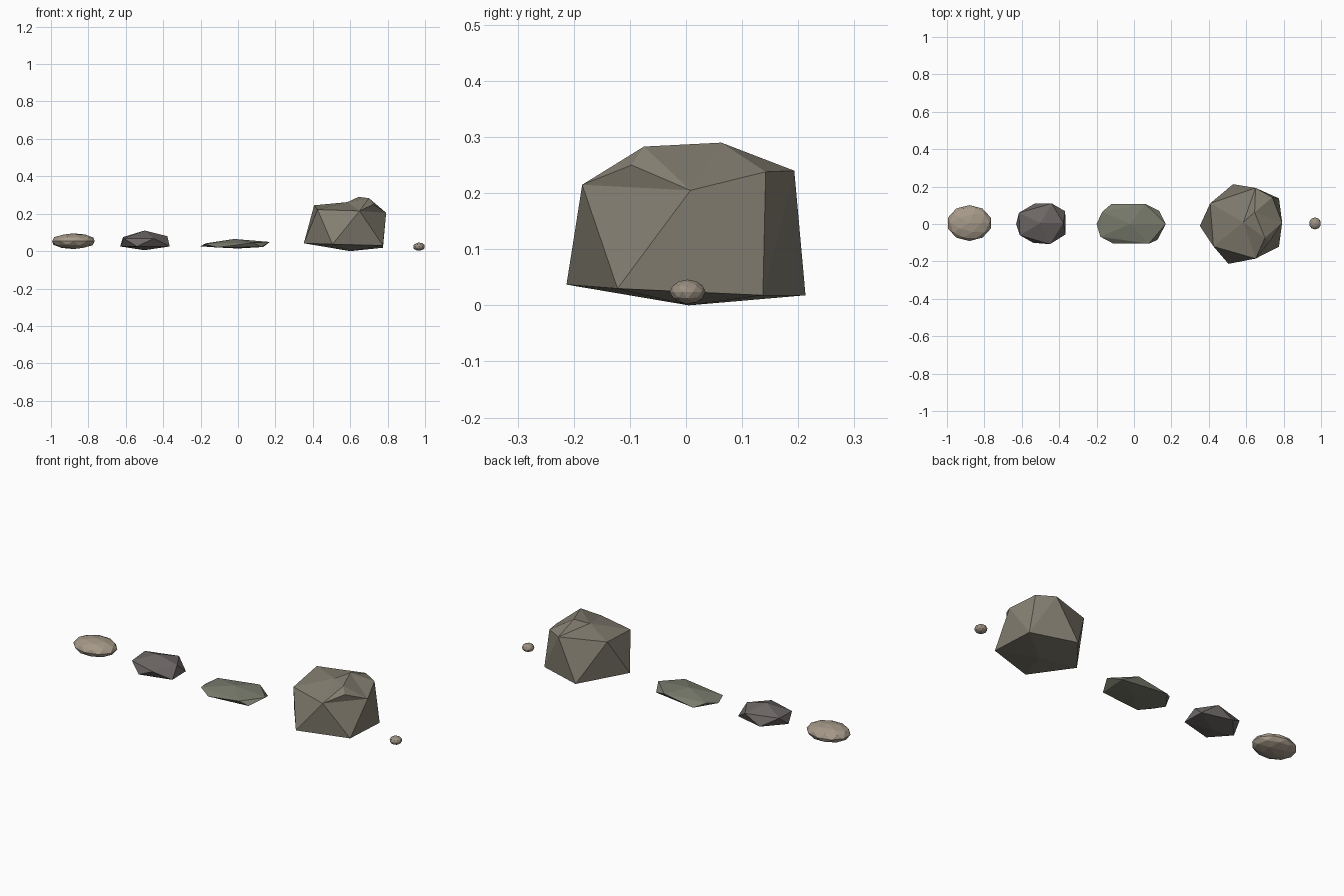
import bpy, bmesh


def colour(ob, rgb):
    m = bpy.data.materials.new(ob.name + "_stone")
    m.diffuse_color = (*rgb, 1)
    ob.data.materials.append(m)


def pebble(name, loc, radii, rgb):
    bpy.ops.mesh.primitive_ico_sphere_add(subdivisions=2, radius=1, location=loc)
    ob = bpy.context.object
    ob.name = name
    ob.scale = radii
    bpy.ops.object.transform_apply(location=False, rotation=False, scale=True)
    colour(ob, rgb)


def rock(name, bottom, lower, upper, top, rgb, extra=(), cap=None, side=()):
    """Distorted icosahedron: base point, two staggered rings of five, and a cap.
    Indices: 0 bottom, 1-5 lower, 6-10 upper, 11 top, 12+ extra points."""
    faces = []
    for i in range(5):
        j = (i + 1) % 5
        faces.append((0, 1 + i, 1 + j))
        faces.append((1 + i, 1 + j, 6 + i))
        if j not in side:
            faces.append((1 + j, 6 + j, 6 + i))
    faces += cap or [(11, 6 + i, 6 + (i + 1) % 5) for i in range(5)]
    me = bpy.data.meshes.new(name)
    me.from_pydata([bottom, *lower, *upper, top, *extra], [], faces)
    bm = bmesh.new()
    bm.from_mesh(me)
    bmesh.ops.recalc_face_normals(bm, faces=bm.faces)
    bm.to_mesh(me)
    bm.free()
    ob = bpy.data.objects.new(name, me)
    bpy.context.collection.objects.link(ob)
    colour(ob, rgb)


# rounded stones
pebble("round_river_stone", (-0.88, 0.005, 0.053), (0.12, 0.096, 0.042), (0.38, 0.32, 0.25))
pebble("small_pebble", (0.968, 0.003, 0.024), (0.032, 0.032, 0.022), (0.33, 0.28, 0.22))

# dark angular stone
rock("angular_stone", (-0.5, 0, 0.005),
     [(-0.63, 0, 0.025), (-0.54, -0.1, 0.025), (-0.365, -0.055, 0.025),
      (-0.368, 0.068, 0.025), (-0.53, 0.11, 0.025)],
     [(-0.61, -0.06, 0.068), (-0.45, -0.108, 0.068), (-0.378, 0.005, 0.08),
      (-0.44, 0.11, 0.075), (-0.615, 0.06, 0.075)],
     (-0.5, 0.005, 0.11), (0.15, 0.135, 0.13))

# thin greenish slab
rock("flat_slab", (0, 0, 0.014),
     [(-0.2, 0, 0.026), (-0.11, -0.105, 0.02), (0.125, -0.085, 0.022),
      (0.135, 0.07, 0.022), (-0.12, 0.108, 0.02)],
     [(-0.18, -0.068, 0.038), (0.08, -0.105, 0.045), (0.17, 0, 0.049),
      (0.06, 0.108, 0.05), (-0.17, 0.065, 0.042)],
     (-0.02, 0, 0.065), (0.19, 0.195, 0.15))

# boulder with a chipped, raised corner on top
rock("boulder", (0.6, 0.005, 0),
     [(0.352, -0.01, 0.042), (0.505, -0.213, 0.037), (0.775, -0.122, 0.03),
      (0.775, 0.137, 0.018), (0.53, 0.213, 0.018)],
     [(0.425, -0.12, 0.222), (0.65, -0.185, 0.215), (0.792, 0.008, 0.205),
      (0.65, 0.193, 0.24), (0.407, 0.11, 0.245)],
     (0.585, 0.01, 0.262), (0.23, 0.21, 0.165),
     extra=[(0.645, 0.063, 0.29), (0.7, -0.075, 0.283),
            (0.724, -0.097, 0.25), (0.74, 0.142, 0.238)],
     side=(3,),
     cap=[(11, 9, 10), (11, 10, 6), (11, 6, 7), (11, 7, 13), (11, 13, 12),
          (11, 12, 9), (7, 14, 13), (7, 8, 14), (13, 14, 8), (13, 8, 12),
          (12, 8, 15), (12, 15, 9), (4, 8, 15), (4, 15, 9)])
